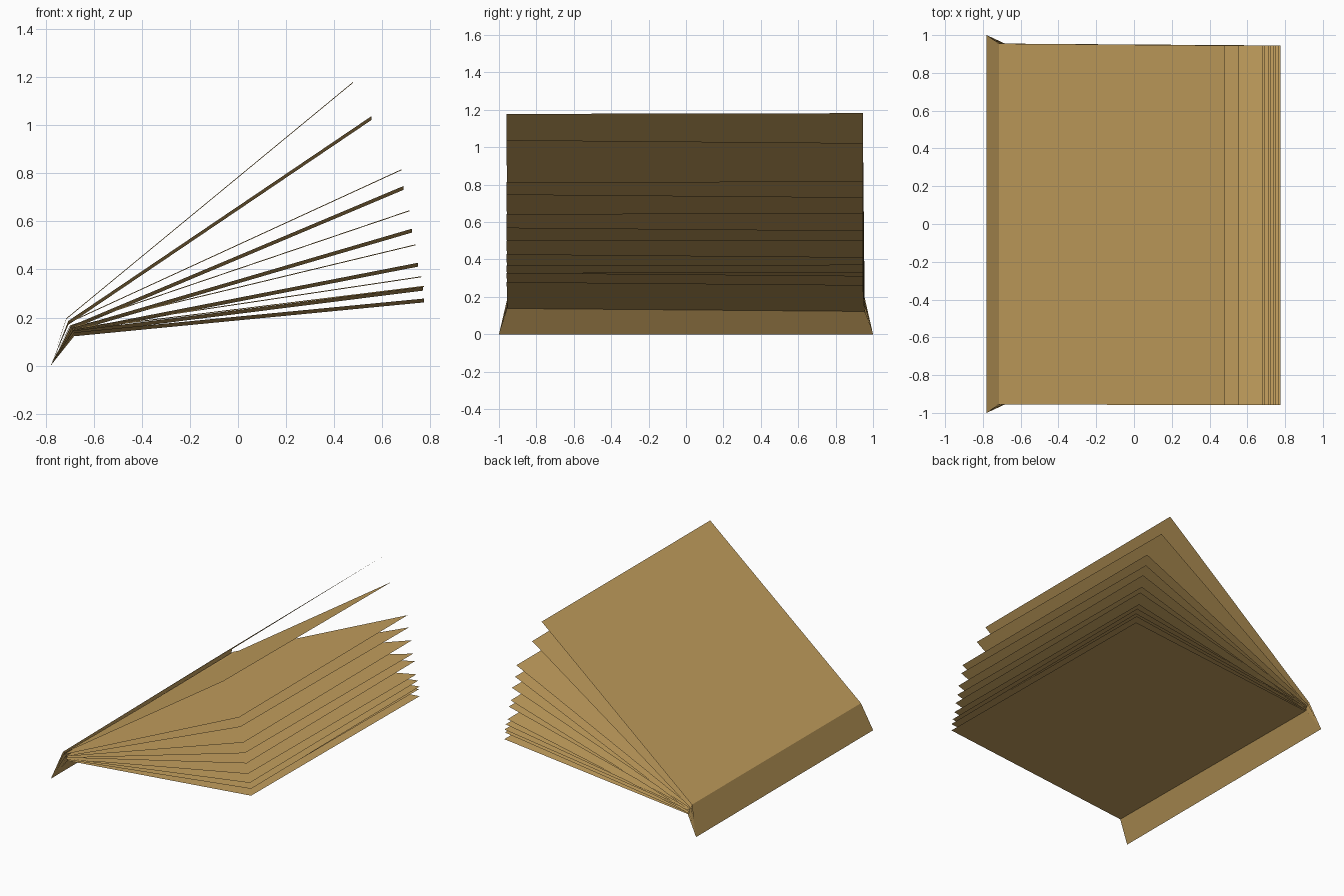
import bpy
import bmesh

cube = bpy.data.objects.get("Cube")
if cube:
    bpy.data.objects.remove(cube, do_unlink=True)

# One plain cardboard colour
cardboard = bpy.data.materials.new("tan cardboard")
cardboard.use_nodes = True
colour = (0.57, 0.36, 0.115, 1)
cardboard.diffuse_color = colour
shader = next(n for n in cardboard.node_tree.nodes if n.type == 'BSDF_PRINCIPLED')
shader.inputs["Base Color"].default_value = colour
shader.inputs["Roughness"].default_value = 0.9

SPINE_X, SPINE_HALF, SHEET_HALF = -0.78, 1.0, 0.955
SKEW = 0.007


def folded_sheet(name, tip_x, tip_z, fold_z, tilt):
    """A tapered binding flap and a flat page joined at a fold."""
    fold_x = SPINE_X + 0.065 + (0.195 - fold_z) * 0.5
    # Each row: x, z, half width, lift of the front end, sideways slip
    rows = [
        (SPINE_X, 0, SPINE_HALF, 0, 0),
        (fold_x, fold_z, SHEET_HALF, tilt, 0),
        (tip_x, tip_z, SHEET_HALF - 0.003, tilt, -SKEW),
    ]
    bm = bmesh.new()
    pairs = []
    for x, z, half, lift, slip in rows:
        front = bm.verts.new((x, slip - half, z + lift))
        back = bm.verts.new((x, slip + half, z - lift))
        pairs.append((front, back))
    for (a, b), (c, d) in zip(pairs, pairs[1:]):
        bm.faces.new((a, c, d, b))
    mesh = bpy.data.meshes.new(name)
    bm.to_mesh(mesh)
    bm.free()
    mesh.materials.append(cardboard)
    sheet = bpy.data.objects.new(name, mesh)
    bpy.context.scene.collection.objects.link(sheet)
    return sheet


# Fanned sheets from top to bottom: tip x, tip z, fold z
fan = [
    (0.48, 1.18, 0.195), (0.555, 1.03, 0.178),
    (0.68, 0.815, 0.178), (0.69, 0.74, 0.157),
    (0.715, 0.645, 0.165), (0.725, 0.562, 0.148),
    (0.74, 0.503, 0.158), (0.75, 0.42, 0.14),
    (0.765, 0.37, 0.152), (0.77, 0.32, 0.137),
    (0.775, 0.33, 0.149), (0.775, 0.271, 0.13),
]
names = ["top_cover"] + ["page_%d" % i for i in range(1, len(fan) - 1)] + ["bottom_cover"]

# Every second sheet leans slightly up at the front
for i, (name, spec) in enumerate(zip(names, fan)):
    folded_sheet(name, *spec, tilt=0.008 if i % 2 else -0.002)
